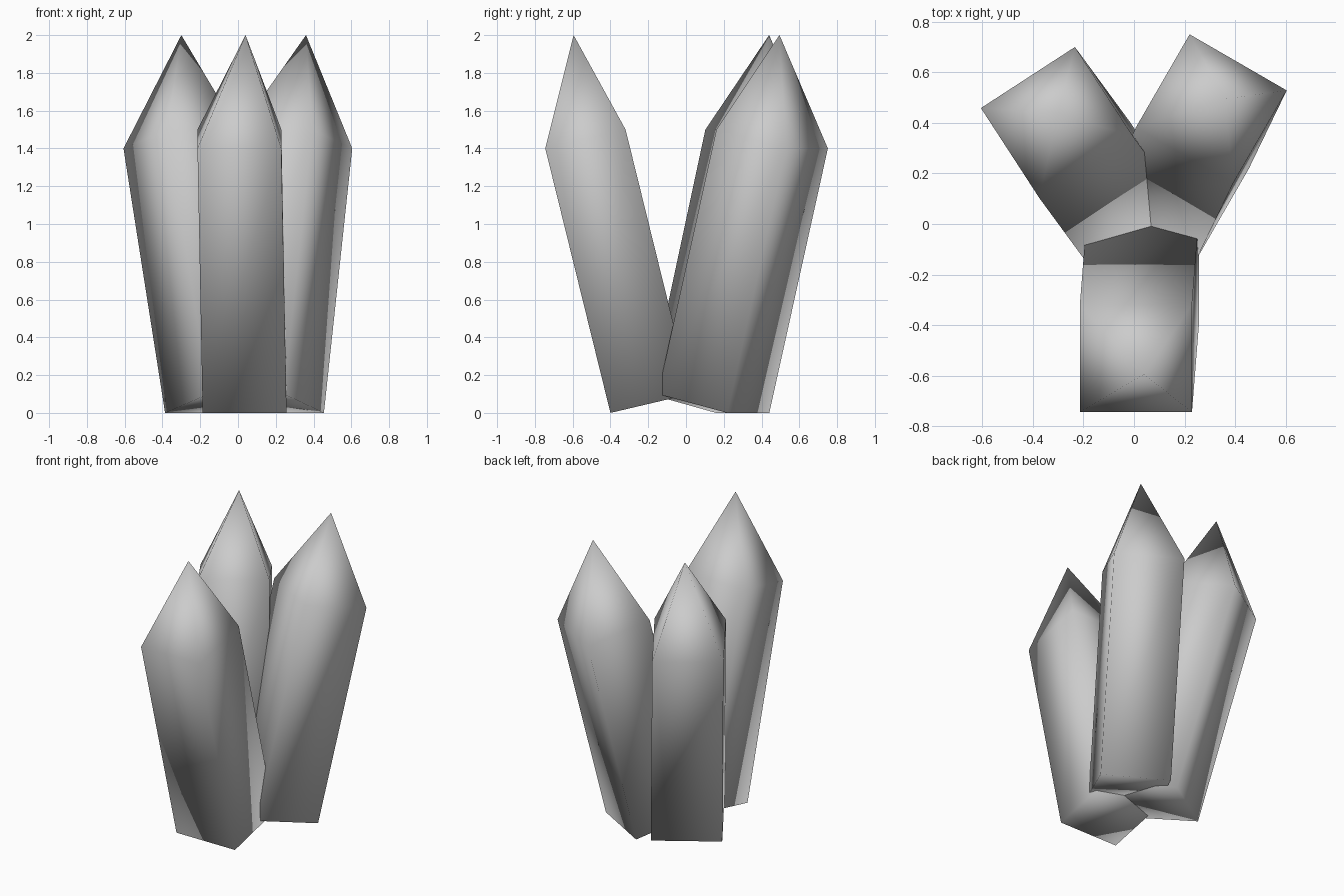
import bpy
import bmesh
from math import radians, cos, sin
from mathutils import Vector

if "Cube" in bpy.data.objects:
    bpy.data.objects.remove(bpy.data.objects["Cube"])

HALF_WIDTH = 0.222
DEPTH, RISE = 0.425, 0.10      # tilted cross-section: inner edge sits higher
SHOULDER_Z, TIP_Z = 1.40, 2.0


def crystal(name, heading, base, shoulder, tip):
    """Leaning square prism with a pointed tip; base and shoulder are outer edge midpoints."""
    a = radians(heading)
    inward = Vector((-cos(a) * DEPTH, -sin(a) * DEPTH, RISE))
    side = Vector((-sin(a), cos(a), 0)) * HALF_WIDTH
    bm = bmesh.new()

    def ring(mid, z):
        m = Vector((mid[0], mid[1], z))
        return [bm.verts.new(p) for p in
                (m - side, m + side, m + side + inward, m - side + inward)]

    low, high = ring(base, 0), ring(shoulder, SHOULDER_Z)
    apex = bm.verts.new((tip[0], tip[1], TIP_Z))
    bm.faces.new(low)
    for i in range(4):
        j = (i + 1) % 4
        bm.faces.new((low[i], low[j], high[j], high[i]))
        bm.faces.new((high[i], high[j], apex))
    bmesh.ops.recalc_face_normals(bm, faces=bm.faces)
    for f in bm.faces:
        f.smooth = True
    mesh = bpy.data.meshes.new(name)
    bm.to_mesh(mesh)
    bm.free()
    obj = bpy.data.objects.new(name, mesh)
    bpy.context.collection.objects.link(obj)
    return obj


# Three crystals fanning outward from a shared foot
crystal("front_crystal", -90, (0.035, -0.40), (0.0075, -0.745), (0.04, -0.595))
crystal("back_right_crystal", 60, (0.2625, 0.33), (0.4125, 0.64), (0.36, 0.495))
crystal("back_left_crystal", 123, (-0.20, 0.28), (-0.42, 0.58), (-0.30, 0.44))
